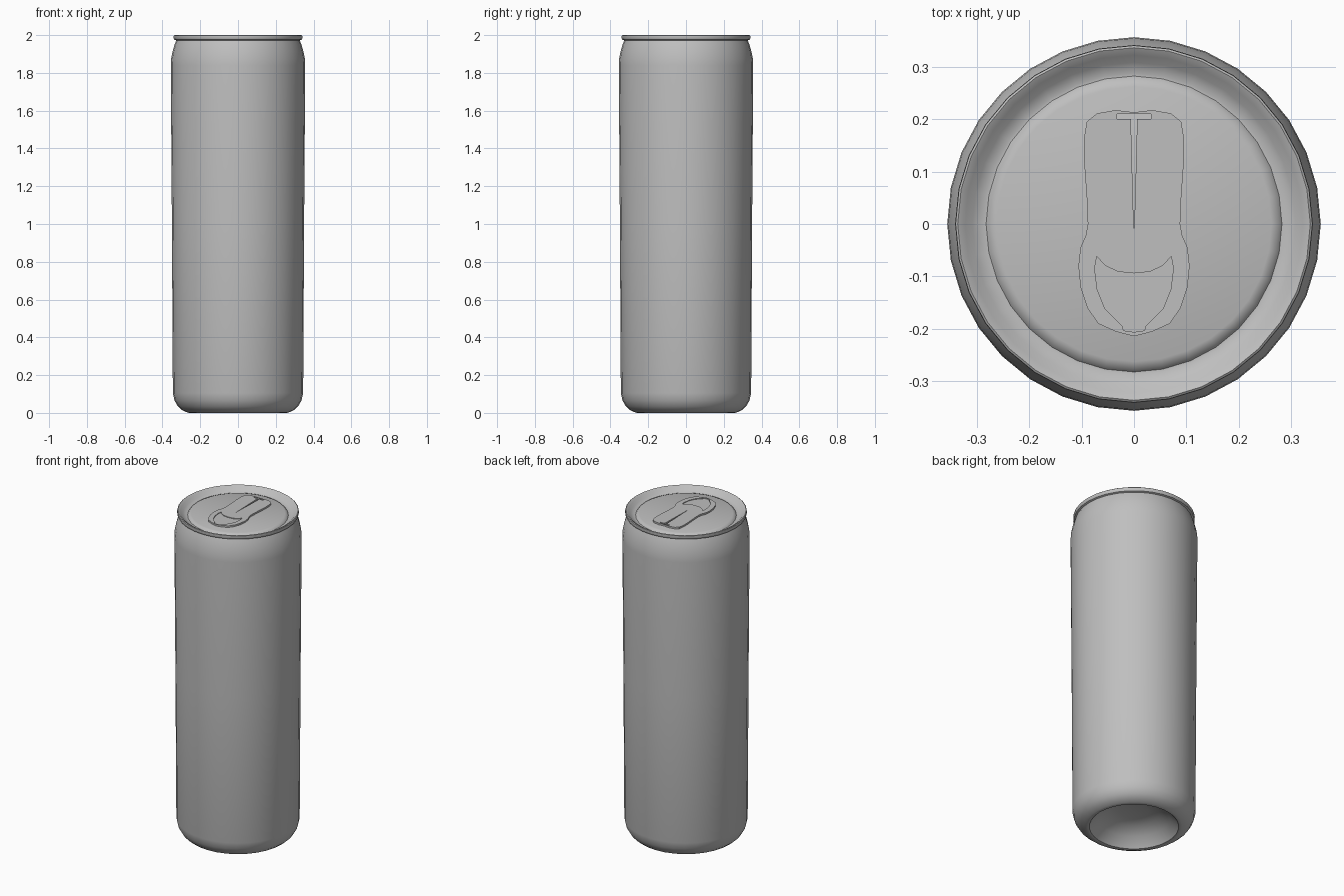
import bpy, bmesh, math

if "Cube" in bpy.data.objects:
    bpy.data.objects.remove(bpy.data.objects["Cube"])

SEGMENTS = 32

metal = bpy.data.materials.new("aluminium_grey")
metal.diffuse_color = (0.52, 0.52, 0.52, 1)
metal.use_nodes = True
metal.node_tree.nodes["Principled BSDF"].inputs["Base Color"].default_value = metal.diffuse_color


def finish(obj, angle):
    obj.data.materials.clear()
    obj.data.materials.append(metal)
    bpy.ops.object.select_all(action='DESELECT')
    obj.select_set(True)
    bpy.context.view_layer.objects.active = obj
    bpy.ops.object.shade_smooth_by_angle(angle=math.radians(angle))


def lathe(name, profile, angle=35):
    """Spin (radius, height) points round z; radius 0 closes to a point."""
    bm = bmesh.new()
    rings = []
    for r, z in profile:
        if r == 0:
            rings.append([bm.verts.new((0, 0, z))] * SEGMENTS)
        else:
            rings.append([bm.verts.new((r * math.cos(math.tau * i / SEGMENTS),
                                        r * math.sin(math.tau * i / SEGMENTS), z))
                          for i in range(SEGMENTS)])
    for low, high in zip(rings, rings[1:]):
        for i in range(SEGMENTS):
            j = (i + 1) % SEGMENTS
            corners = list(dict.fromkeys((low[i], low[j], high[j], high[i])))
            bm.faces.new(corners)
    bm.normal_update()
    mesh = bpy.data.meshes.new(name)
    bm.to_mesh(mesh)
    bm.free()
    obj = bpy.data.objects.new(name, mesh)
    bpy.context.collection.objects.link(obj)
    finish(obj, angle)


def mirrored(half):
    """Complete a right-hand outline with its mirror image."""
    return half + [(-x, y) for x, y in reversed(half) if x > 0]


def plate(name, loops, z0, z1, angle=35):
    """Flat plate: first loop is the outline, the others are holes."""
    curve = bpy.data.curves.new(name, 'CURVE')
    curve.dimensions = '2D'
    curve.fill_mode = 'BOTH'
    curve.extrude = (z1 - z0) / 2
    for loop in loops:
        spline = curve.splines.new('POLY')
        spline.points.add(len(loop) - 1)
        for p, (x, y) in zip(spline.points, loop):
            p.co = (x, y, 0, 1)
        spline.use_cyclic_u = True
    obj = bpy.data.objects.new(name, curve)
    obj.location.z = (z0 + z1) / 2
    bpy.context.collection.objects.link(obj)
    bpy.ops.object.select_all(action='DESELECT')
    obj.select_set(True)
    bpy.context.view_layer.objects.active = obj
    bpy.ops.object.convert(target='MESH')
    finish(bpy.context.object, angle)


# can wall with hollow base, slight taper and neck
lathe("can_body", [(0, 0.105), (0.08, 0.1), (0.14, 0.09), (0.2, 0.055), (0.242, 0.012),
                   (0.25, 0.002), (0.258, 0.0), (0.27, 0.003), (0.295, 0.014),
                   (0.318, 0.034), (0.336, 0.065), (0.345, 0.105), (0.35, 1.0),
                   (0.356, 1.84), (0.354, 1.875), (0.346, 1.915), (0.336, 1.95),
                   (0.327, 1.972)])

# rolled rim, sloping countersink and raised centre panel
lathe("lid", [(0.327, 1.972), (0.337, 1.976), (0.341, 1.985), (0.340, 1.997),
              (0.336, 2.0), (0.322, 1.992), (0.308, 1.976), (0.287, 1.968),
              (0.282, 1.968), (0.275, 1.977), (0.262, 1.982), (0, 1.982)])

# pull tab with finger hole and T-shaped slit
outline = mirrored([(0, 0.213), (0.035, 0.217), (0.07, 0.211), (0.09, 0.195),
                    (0.095, 0.165), (0.095, 0.12), (0.09, 0.05), (0.088, 0.0),
                    (0.092, -0.022), (0.102, -0.045), (0.106, -0.08), (0.102, -0.12),
                    (0.089, -0.16), (0.068, -0.19), (0.035, -0.205), (0, -0.214)])
finger_hole = mirrored([(0, -0.094), (0.03, -0.091), (0.054, -0.08), (0.071, -0.062),
                        (0.075, -0.085), (0.07, -0.125), (0.055, -0.162),
                        (0.022, -0.195), (0.02, -0.203), (0, -0.206)])
slit = mirrored([(0, 0.211), (0.008, 0.21), (0.032, 0.21), (0.032, 0.2),
                 (0.006, 0.2), (0.004, 0.12), (0, -0.025)])
plate("pull_tab", [outline, finger_hole, slit], 1.98, 1.992)
plate("tab_floor", [finger_hole], 1.98, 1.988)
